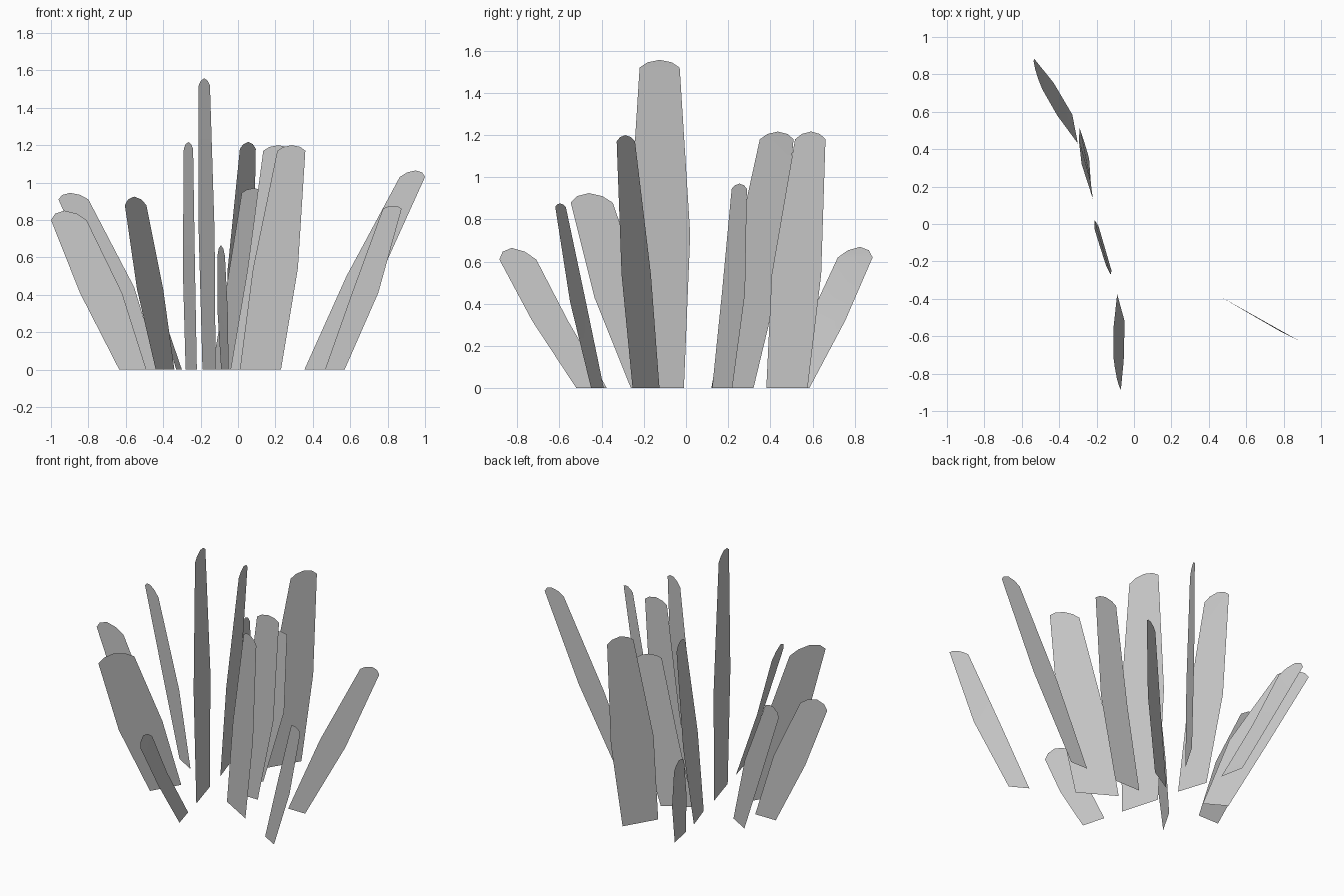
import bpy
from mathutils import Vector


def blade(name, rows, peak):
    """Flat leaning strip: three (left, right) rows plus a rounded tip."""
    rows = [(Vector(a), Vector(b)) for a, b in rows]
    verts = [p for row in rows for p in row]
    left, right = rows[2]
    mid_top, mid_low = (left + right) / 2, sum(rows[1], Vector()) / 2
    lean = (mid_top - mid_low) / (mid_top.z - mid_low.z)
    rise = peak - mid_top.z
    # tip arc, running from the right corner back to the left corner
    for t, h in ((0.2, 0.68), (0.5, 1.0), (0.8, 0.68)):
        verts.append(right.lerp(left, t) + lean * rise * h)
    faces = [(0, 1, 3, 2), (2, 3, 5, 4), (4, 5, 6, 7, 8)]
    mesh = bpy.data.meshes.new(name)
    mesh.from_pydata(verts, [], faces)
    for p in mesh.polygons:
        p.use_smooth = True
    obj = bpy.data.objects.new(name, mesh)
    bpy.context.collection.objects.link(obj)


# Upright blades: x of left/right at base, middle, top; heights; plane y = a + b*x
upright = [
    ((-.55, -.42), (-.75, -.555), (-.96, -.80), (.44, .91, .945), (-.122, -.577)),
    ((-.635, -.49), (-.845, -.62), (-1.0, -.81), (.41, .80, .85), (0, 0)),
    ((-.44, -.34), (-.54, -.40), (-.605, -.49), (.43, .88, .925), (.50, 1.73)),
    ((-.07, .045), (-.055, .083), (.01, .095), (.54, 1.18, 1.217), (.50, 1.7)),
    ((-.14, .025), (-.06, .13), (.02, .145), (.45, .945, .97), (.205, .577)),
    ((-.04, .14), (.05, .25), (.135, .29), (.53, 1.17, 1.20), (0, 0)),
    ((.01, .23), (.08, .32), (.21, .36), (.54, 1.17, 1.20), (-.12, -.58)),
    ((.355, .475), (.58, .76), (.865, 1.0), (.50, 1.03, 1.065), (0, 0)),
]
for i, (base, mid, top, (zm, zt, peak), (a, b)) in enumerate(upright, 1):
    rows = [[(x, a + b * x, z) for x in pair]
            for pair, z in ((base, 0), (mid, zm), (top, zt))]
    blade(f"upright_blade_{i}", rows, peak)

# Tilted blades: inner/outer (x, y) at base, middle, top; heights
tilted = [
    ((-.22, .135, -.28, .32), (-.23, .21, -.295, .45), (-.24, .35, -.29, .51), (.54, 1.18, 1.217)),
    ((-.12, -.25, -.19, -.01), (-.125, -.27, -.21, .02), (-.15, -.22, -.21, -.03), (.73, 1.52, 1.557)),
    ((-.09, -.375, -.05, -.52), (-.11, -.56, -.055, -.73), (-.11, -.71, -.07, -.885), (.32, .61, .665)),
    ((-.30, .43, -.33, .585), (-.41, .58, -.43, .755), (-.49, .72, -.535, .885), (.32, .62, .67)),
    ((.465, -.39, .57, -.45), (.61, -.475, .75, -.55), (.775, -.57, .875, -.62), (.41, .86, .876)),
]
for i, (base, mid, top, (zm, zt, peak)) in enumerate(tilted, 1):
    rows = [[(r[0], r[1], z), (r[2], r[3], z)]
            for r, z in ((base, 0), (mid, zm), (top, zt))]
    blade(f"tilted_blade_{i}", rows, peak)
